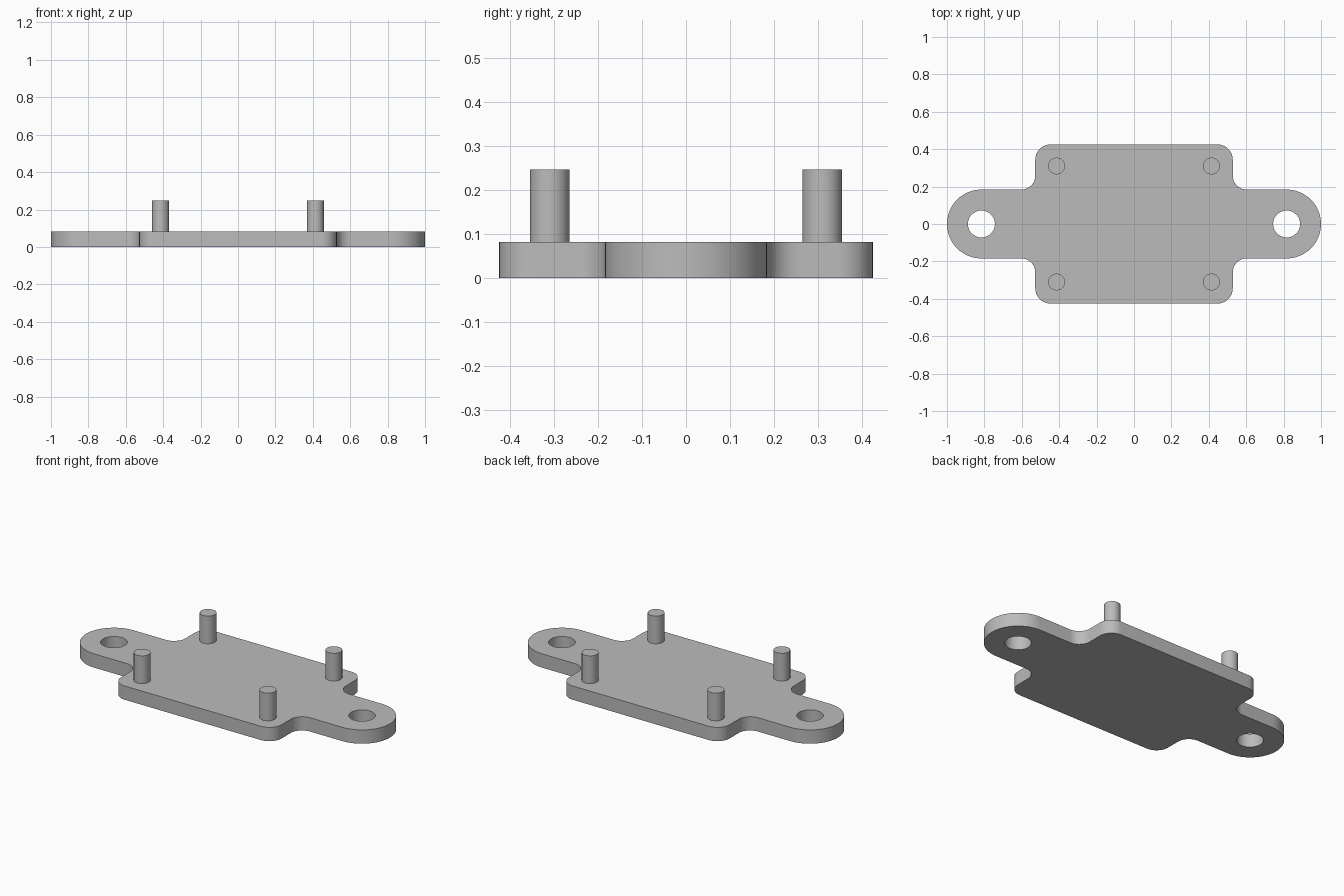
import bpy, bmesh
from math import sin, cos, radians
from mathutils import Vector

cube = bpy.data.objects.get("Cube")
if cube:
    bpy.data.objects.remove(cube, do_unlink=True)

THICK = 0.082
EAR_R, EAR_X = 0.184, 0.816
BODY_X, BODY_Y = 0.528, 0.425
FILLET, CORNER = 0.075, 0.08

grey = bpy.data.materials.new("plain grey")
grey.use_nodes = True
colour = (0.5, 0.5, 0.5, 1)
grey.diffuse_color = colour
grey.node_tree.nodes["Principled BSDF"].inputs["Base Color"].default_value = colour


def arc(cx, cy, r, start, end, steps):
    angles = [radians(start + (end - start) * i / steps) for i in range(steps + 1)]
    return [Vector((cx + r * cos(a), cy + r * sin(a), 0)) for a in angles]


def finish(obj):
    obj.data.materials.append(grey)
    bpy.ops.object.select_all(action='DESELECT')
    obj.select_set(True)
    bpy.context.view_layer.objects.active = obj
    bpy.ops.object.shade_smooth_by_angle(angle=radians(30))


# Plate outline: one quarter, mirrored to all four
quarter = (arc(EAR_X, 0, EAR_R, 0, 90, 16)
           + arc(BODY_X + FILLET, EAR_R + FILLET, FILLET, 270, 180, 10)
           + arc(BODY_X - CORNER, BODY_Y - CORNER, CORNER, 0, 90, 10))
half = quarter + [Vector((-p.x, p.y, 0)) for p in reversed(quarter)]
outline = half + [Vector((p.x, -p.y, 0)) for p in reversed(half[1:-1])]
holes = [arc(side * EAR_X, 0, 0.072, 0, 360, 48)[:-1] for side in (-1, 1)]

# Plate with two mounting holes
bm = bmesh.new()
for loop in [outline] + holes:
    verts = [bm.verts.new(p) for p in loop]
    for a, b in zip(verts, verts[1:] + verts[:1]):
        bm.edges.new((a, b))
bmesh.ops.triangle_fill(bm, use_beauty=True, use_dissolve=False,
                        edges=bm.edges[:], normal=(0, 0, 1))
top = bmesh.ops.extrude_face_region(bm, geom=bm.faces[:])["geom"]
bmesh.ops.translate(bm, vec=(0, 0, THICK),
                    verts=[g for g in top if isinstance(g, bmesh.types.BMVert)])
bmesh.ops.recalc_face_normals(bm, faces=bm.faces[:])
mesh = bpy.data.meshes.new("mounting_plate")
bm.to_mesh(mesh)
bm.free()
plate = bpy.data.objects.new("mounting_plate", mesh)
bpy.context.collection.objects.link(plate)
finish(plate)

# Four upright pins
PIN_TOP = 0.247
for sx, x_name in ((-1, "right"), (1, "left")):
    for sy, y_name in ((-1, "front"), (1, "back")):
        bpy.ops.mesh.primitive_cylinder_add(
            vertices=40, radius=0.045, depth=PIN_TOP - THICK,
            location=(sx * 0.414, sy * 0.31, (PIN_TOP + THICK) / 2))
        pin = bpy.context.object
        pin.name = f"pin_{y_name}_{x_name}"
        finish(pin)
